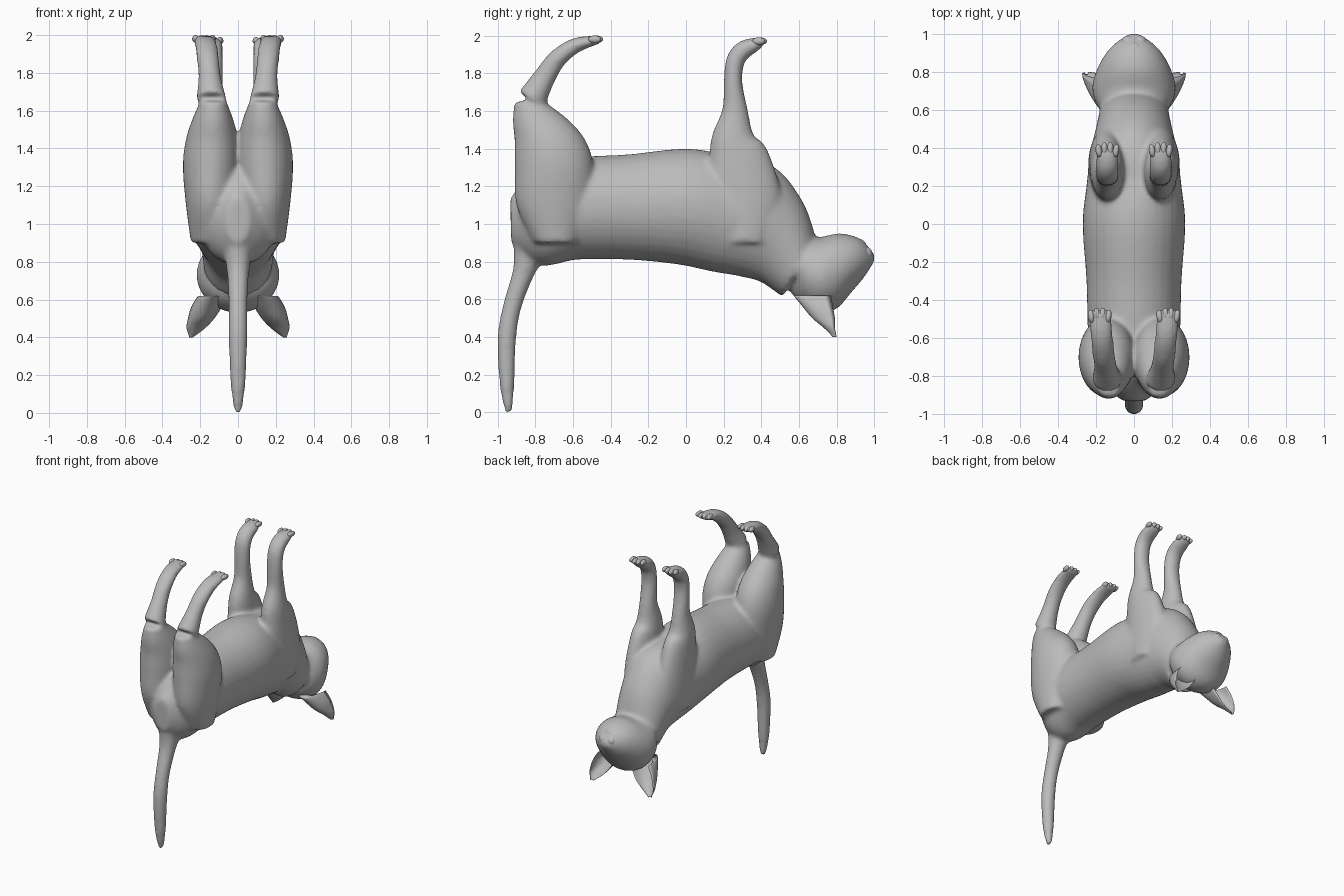
import bpy, bmesh, math
from mathutils import Vector, Matrix

cube = bpy.data.objects.get("Cube")
if cube:
    bpy.data.objects.remove(cube)

grey = bpy.data.materials.new("soft_grey")
grey.use_nodes = True
grey.diffuse_color = (0.5, 0.5, 0.5, 1)
grey.node_tree.nodes["Principled BSDF"].inputs["Base Color"].default_value = grey.diffuse_color

FORWARD, DOWN = 0, -math.pi / 2
SEGMENTS = 32
STEPS = 5


def spline(rings):
    """Catmull-Rom interpolation through the given rings."""
    points = [Vector(ring) for ring in rings]
    padded = [points[0], *points, points[-1]]
    smooth = []
    for before, start, end, after in zip(padded, padded[1:], padded[2:], padded[3:]):
        for step in range(STEPS):
            t = step / STEPS
            leave, arrive = (end - before) / 2, (after - start) / 2
            ease = t * t * (3 - 2 * t)
            smooth.append(start.lerp(end, ease)
                          + leave * (t * (1 - t) ** 2) - arrive * (t * t * (1 - t)))
    return smooth + [points[-1]]


def loft(bm, rings, heading, bend=0, x_start=0, x_end=0, side=1, cupped=False):
    """Skin over rings of (y, z, half depth, half width).
    Sections face the heading, turned towards the path by the bend factor."""
    path = spline(rings)
    last = len(path) - 1
    loops = []
    for i, (y, z, depth, width) in enumerate(path):
        along = path[min(i + 1, last)] - path[max(i - 1, 0)]
        angle = heading + bend * (math.atan2(along.y, along.x) - heading)
        x = x_start + (x_end - x_start) * i / last
        loop = []
        for k in range(SEGMENTS):
            turn = math.tau * k / SEGMENTS
            out = math.cos(turn)
            if cupped:
                out = 2 * out + 1 if out < 0 else 1 - 1.3 * out
            loop.append(bm.verts.new((side * (x + width * math.sin(turn)),
                                      y - depth * out * math.sin(angle),
                                      z + depth * out * math.cos(angle))))
        loops.append(loop)
    for lower, upper in zip(loops, loops[1:]):
        for k in range(SEGMENTS):
            n = (k + 1) % SEGMENTS
            bm.faces.new((lower[k], lower[n], upper[n], upper[k]))
    bm.faces.new(loops[0])
    bm.faces.new(loops[-1])


def blob(bm, centre, size, turn=0, tilt=0):
    """Ellipsoid turned about z and tilted about x."""
    matrix = (Matrix.Translation(centre) @ Matrix.Rotation(turn, 4, 'Z')
              @ Matrix.Rotation(tilt, 4, 'X') @ Matrix.Diagonal((*size, 1)))
    bmesh.ops.create_uvsphere(bm, u_segments=20, v_segments=12, radius=1, matrix=matrix)


def finish(name, bm):
    bmesh.ops.recalc_face_normals(bm, faces=bm.faces)
    mesh = bpy.data.meshes.new(name)
    bm.to_mesh(mesh)
    bm.free()
    mesh.materials.append(grey)
    mesh.shade_smooth()
    obj = bpy.data.objects.new(name, mesh)
    bpy.context.collection.objects.link(obj)
    return obj


torso = [(-.93, 1.02, .12, .06), (-.8, 1.03, .25, .2), (-.6, 1.08, .27, .24),
         (-.3, 1.09, .28, .25), (0, 1.09, .31, .27), (.2, 1.05, .31, .25),
         (.37, 1.02, .31, .23), (.5, .92, .25, .2), (.6, .77, .18, .18)]
head = [(.56, .77, .14, .1), (.62, .75, .18, .19), (.71, .73, .2, .22),
        (.8, .75, .2, .2), (.88, .79, .15, .16), (.94, .81, .1, .11), (1, .82, .02, .03)]
tail = [(-.82, .88, .1, .08), (-.86, .75, .06, .06), (-.92, .57, .05, .05),
        (-.95, .4, .05, .05), (-.95, .15, .04, .04), (-.94, 0, .02, .02)]
shank = [(-.45, 1.98, .02, .06), (-.58, 1.95, .04, .06), (-.68, 1.88, .05, .06),
         (-.75, 1.78, .06, .06), (-.82, 1.66, .08, .08)]
thigh = [(-.83, 1.65, .08, .07), (-.77, 1.55, .15, .11), (-.72, 1.44, .19, .14),
         (-.7, 1.3, .21, .15), (-.7, 1.1, .2, .13), (-.69, .9, .12, .1)]
front_leg = [(.41, 1.97, .02, .05), (.36, 1.95, .04, .06), (.3, 1.92, .05, .06),
             (.26, 1.86, .05, .06), (.25, 1.75, .05, .06), (.26, 1.6, .07, .06),
             (.25, 1.45, .12, .08), (.28, 1.33, .17, .09), (.31, 1.1, .2, .1),
             (.31, .9, .14, .1)]
ear = [(.67, .62, .1, .07), (.7, .56, .08, .08), (.73, .5, .06, .07),
       (.76, .45, .03, .05), (.79, .4, .01, .01)]

# Body, tail, head and legs fused into one smooth skin
bm = bmesh.new()
loft(bm, torso, FORWARD, bend=.5)
loft(bm, head, FORWARD)
loft(bm, tail, DOWN, bend=1)
for side in (1, -1):
    loft(bm, shank, DOWN, bend=1, x_start=.18, x_end=.14, side=side)
    loft(bm, thigh, DOWN, x_start=.13, x_end=.15, side=side)
    loft(bm, front_leg, DOWN, bend=1, x_start=.14, x_end=.14, side=side)
body = finish("body", bm)
fuse = body.modifiers.new("fuse", 'REMESH')
fuse.mode = 'VOXEL'
fuse.voxel_size = 0.012
fuse.use_smooth_shade = True
soften = body.modifiers.new("soften", 'SMOOTH')
soften.factor = 0.5
soften.iterations = 16

for side, label in ((1, "left"), (-1, "right")):
    # Cupped ear opening forward
    bm = bmesh.new()
    loft(bm, ear, DOWN, x_start=.14, x_end=.25, side=side, cupped=True)
    finish(label + "_ear", bm)

    # Toes fanned across each paw
    for pair, x, y, z in (("front", .14, .4, 1.97), ("hind", .18, -.47, 1.98)):
        bm = bmesh.new()
        for k in (-1.5, -.5, .5, 1.5):
            blob(bm, (side * (x + k * .03), y - abs(k) * .01, z),
                 (.017, .035, .02), -side * k * .1)
        finish(f"{label}_{pair}_toes", bm)

    # Almond eye with lids above and below
    bm = bmesh.new()
    eye = Vector((side * .105, .87, .725))
    blob(bm, eye, (.03, .02, .02), -side * .6, -.5)
    finish(label + "_eye", bm)
    bm = bmesh.new()
    for way in (1, -1):
        blob(bm, eye + way * Vector((0, .01, .02)), (.035, .016, .01), -side * .6, -.5)
    finish(label + "_eyelids", bm)

# Muzzle: whisker pads, chin and nose
bm = bmesh.new()
for side in (1, -1):
    blob(bm, (side * .03, .95, .84), (.04, .04, .04), -side * .5)
finish("whisker_pads", bm)
bm = bmesh.new()
blob(bm, (0, .92, .89), (.045, .04, .03), 0, -.5)
finish("chin", bm)
bm = bmesh.new()
blob(bm, (0, .975, .81), (.025, .02, .02), 0, .3)
finish("nose", bm)
